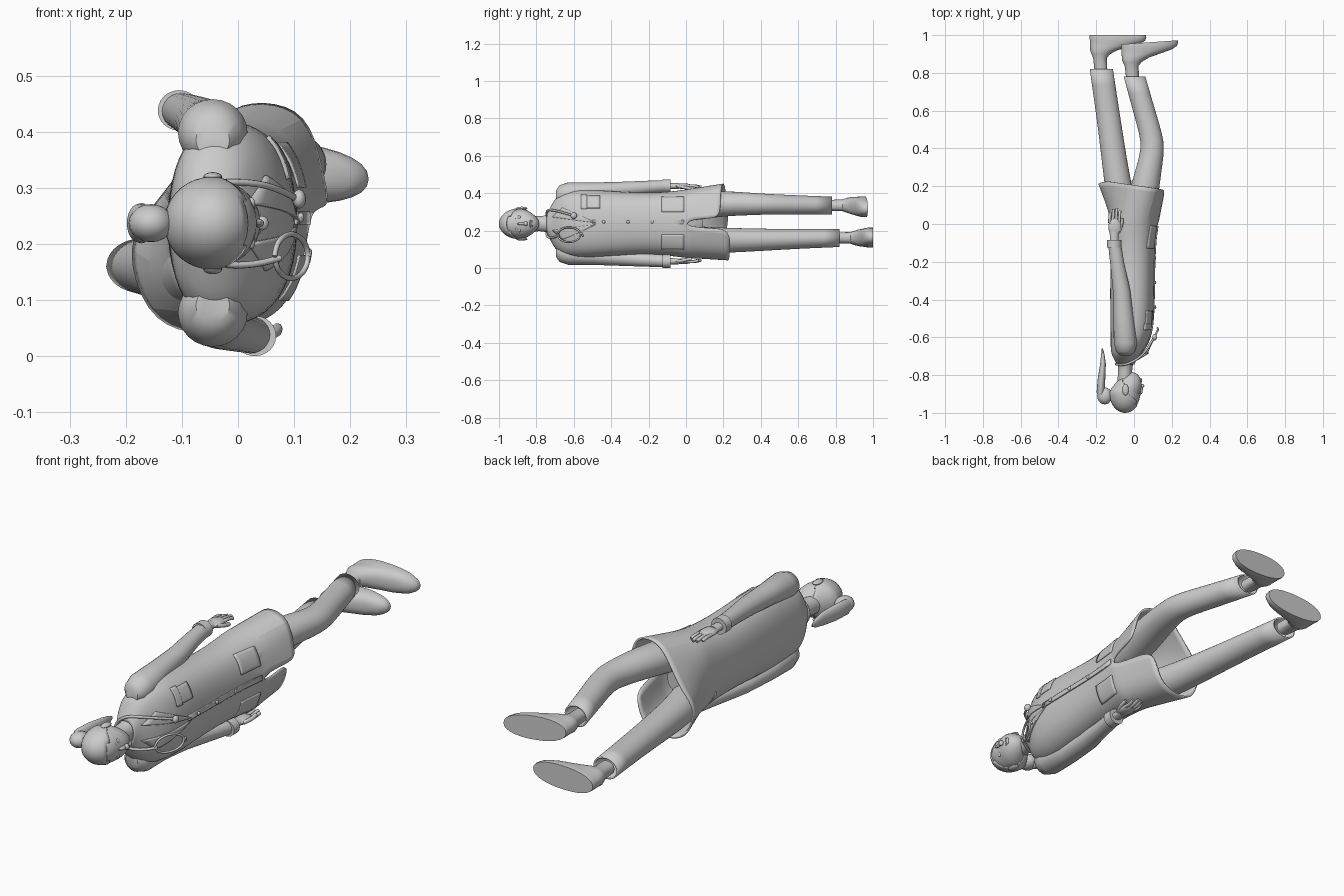
import bpy, bmesh
from math import sin, cos, pi, radians
from mathutils import Vector

if "Cube" in bpy.data.objects:
    bpy.data.objects.remove(bpy.data.objects["Cube"])

grey = bpy.data.materials.new("plain_grey")
grey.use_nodes = True
grey.diffuse_color = (0.6, 0.6, 0.6, 1)
grey.node_tree.nodes["Principled BSDF"].inputs["Base Color"].default_value = (0.6, 0.6, 0.6, 1)
MID = 0.237
made = []


def add(name, data):
    ob = bpy.data.objects.new(name, data)
    bpy.context.collection.objects.link(ob)
    data.materials.append(grey)
    made.append(ob)
    return ob


def modify(ob, kind, **settings):
    m = ob.modifiers.new(kind.title(), kind)
    for key, value in settings.items():
        setattr(m, key, value)
    return m


def skin(name, rings, closed=True, caps=False):
    """Surface through a list of equal-length point rings."""
    bm = bmesh.new()
    grid = [[bm.verts.new(p) for p in r] for r in rings]
    n = len(grid[0])
    for a, b in zip(grid, grid[1:]):
        for i in range(n if closed else n - 1):
            j = (i + 1) % n
            bm.faces.new((a[i], a[j], b[j], b[i]))
    if caps:
        bm.faces.new(grid[0])
        bm.faces.new(grid[-1])
    bmesh.ops.remove_doubles(bm, verts=bm.verts, dist=1e-4)
    bmesh.ops.recalc_face_normals(bm, faces=bm.faces)
    me = bpy.data.meshes.new(name)
    bm.to_mesh(me)
    bm.free()
    return add(name, me)


def oval(row, n, power=1.0, endpoint=False):
    """Oval ring at y; row is (y, x, x radius, z, z radius)."""
    y, x, rx, z, rz = row
    bend = lambda v: (abs(v) ** power) * (1 if v > 0 else -1)
    angles = [2 * pi * i / n for i in range(n + endpoint)]
    return [Vector((x + rx * bend(cos(a)), y, z + rz * bend(round(sin(a), 6)))) for a in angles]


def limb(name, rows, caps=True, power=1.0):
    return skin(name, [oval(r, 24, power) for r in rows], caps=caps)


def ball(name, centre, radii, segs=20):
    bm = bmesh.new()
    bmesh.ops.create_uvsphere(bm, u_segments=segs, v_segments=segs // 2, radius=1)
    for v in bm.verts:
        v.co = Vector([c + r * p for c, r, p in zip(centre, radii, v.co)])
    me = bpy.data.meshes.new(name)
    bm.to_mesh(me)
    bm.free()
    return add(name, me)


def cord(name, points, radius, order=3):
    cu = bpy.data.curves.new(name, "CURVE")
    cu.dimensions = "3D"
    cu.bevel_depth, cu.bevel_resolution, cu.use_fill_caps = radius, 2, True
    sp = cu.splines.new("NURBS")
    sp.points.add(len(points) - 1)
    for p, co in zip(sp.points, points):
        p.co = (*co, 1)
    sp.order_u, sp.use_endpoint_u, sp.resolution_u = order, True, 5
    return add(name, cu)


# Coat: closed body rows, then an open skirt blended towards the hem
body = [(-.745, -.045, .046, MID, .05), (-.715, -.045, .062, MID, .11),
        (-.68, -.04, .085, MID, .165), (-.6, -.015, .11, MID, .185),
        (-.45, -.01, .117, MID, .18), (-.25, -.01, .117, MID, .165),
        (-.1, -.005, .118, MID, .17), (.0, 0, .125, MID, .185)]
rings = [oval((y, x, rx * 1.03, z, rz * 1.03), 12, .85, True) for y, x, rx, z, rz in body]
hem_xz = [(.165, .27), (.15, .34), (.125, .435), (.045, .458), (-.03, .44), (-.095, .34),
          (-.15, .27), (-.205, .2), (-.165, .07), (-.09, .037), (0, .042), (.06, .09), (.09, .208)]
hem = [Vector((x, .205 - .15 * x if z > .23 else .23 + .1 * x, z)) for x, z in hem_xz]
waist = rings[-1]
for t in (.12, .55, 1):
    row = [a.lerp(b, t) for a, b in zip(waist, hem)]
    for i in (0, -1):
        row[i].z = waist[i].z + (hem[i].z - waist[i].z) * t ** .25
    rings.append(row)
coat = skin("coat", rings, closed=False)
modify(coat, "SUBSURF", levels=2, render_levels=2)
modify(coat, "SOLIDIFY", thickness=.008)


# Cloth patches laid on the front of the coat
def patch(name, corners, thick=.006):
    a, b, c, d = [Vector((.4, y, z)) for y, z in corners]
    n = 8
    rows = [[a.lerp(b, i / n).lerp(d.lerp(c, i / n), j / n) for i in range(n + 1)] for j in range(n + 1)]
    ob = skin(name, rows, closed=False)
    modify(ob, "SHRINKWRAP", target=coat, wrap_method="PROJECT", use_project_x=True,
           use_positive_direction=False, use_negative_direction=True, offset=.002)
    modify(ob, "SOLIDIFY", thickness=thick, offset=0)


def box(y0, y1, z0, z1):
    return [(y0, z0), (y1, z0), (y1, z1), (y0, z1)]


patch("chest_pocket", box(-.56, -.46, .32, .385))
patch("chest_pocket_flap", box(-.56, -.53, .315, .39), .009)
patch("left_hip_pocket", box(-.13, -.01, .3, .38))
patch("right_hip_pocket", box(-.13, -.01, .1, .18))
patch("front_placket", box(-.5, -.01, .235, .258))
for side, s in (("left", 1), ("right", -1)):
    patch(side + "_lapel", [(-.715, MID + s * .035), (-.66, MID + s * .085),
                            (-.59, MID + s * .055), (-.48, MID + s * .004)])
for i in range(4):
    ball("coat_button", (.112, -.44 + i * .13, .247), (.006, .009, .009), 12)

# Arms, cuffs and hands
arms = {
    "left": [(-.695, -.045, .03, .385, .03), (-.675, -.045, .05, .393, .05), (-.63, -.045, .062, .398, .06),
             (-.5, -.055, .053, .41, .047), (-.35, -.066, .046, .42, .041),
             (-.2, -.09, .037, .432, .035), (-.09, -.105, .034, .438, .032)],
    "right": [(-.695, -.045, .03, .09, .03), (-.675, -.045, .05, .082, .05), (-.63, -.045, .062, .077, .06),
              (-.5, -.045, .053, .064, .047), (-.35, -.03, .046, .053, .041),
              (-.2, .005, .037, .042, .035), (-.09, .03, .034, .036, .032)]}
for side, rows in arms.items():
    limb(side + "_sleeve", rows)
    y, x, rx, z, rz = rows[-1]
    limb(side + "_cuff", [(y - .035, x, rx + .004, z, rz + .004), (y + .006, x, rx + .004, z, rz + .004)])
    limb(side + "_wrist", [(y - .02, x, .021, z, .017), (y + .05, x, .024, z, .016)])
    ball(side + "_palm", (x + .003, y + .075, z), (.034, .05, .015))
    s = 1 if side == "left" else -1
    for k in range(4):
        fx = x - .024 + k * .017
        reach = (.15, .168, .172, .158)[k]
        cord(side + "_finger", [(fx, y + .095, z), (fx * 1.0, y + .13, z + s * .006),
                                (fx + .004, y + reach, z - s * .006)], .0078)
    cord(side + "_thumb", [(x + .025, y + .05, z), (x + .044, y + .085, z - s * .008),
                           (x + .04, y + .118, z - s * .014)], .009)

# Trousers, ankles and shoes
legs = {
    "left": [(-.08, .02, .085, .31, .075), (.06, .035, .085, .33, .073), (.2, .058, .077, .345, .068),
             (.32, .085, .067, .343, .062), (.4, .099, .062, .342, .057), (.47, .092, .061, .34, .055),
             (.6, .053, .06, .337, .052), (.78, .003, .058, .334, .048)],
    "right": [(-.08, -.025, .085, .165, .075), (.06, -.055, .08, .15, .073), (.2, -.085, .071, .147, .068),
              (.5, -.126, .064, .153, .056), (.65, -.148, .063, .157, .052), (.82, -.173, .062, .161, .049)]}
shoe = [(-.19, -.09, .034, .029), (-.12, -.095, .036, .031), (-.1, -.09, .05, .038),
        (-.08, -.075, .072, .044), (-.06, -.04, .108, .047), (-.045, -.015, .134, .05),
        (-.028, -.002, .147, .053), (-.012, 0, .15, .054), (0, 0, .149, .053)]
for side, rows in legs.items():
    leg = limb(side + "_trouser_leg", rows, caps=False)
    modify(leg, "SUBSURF", levels=1, render_levels=1)
    modify(leg, "SOLIDIFY", thickness=.007)
    left = side == "left"
    cx, cy, cz, tilt = (.083, .962, .328, .07) if left else (-.085, 1.0, .163, 0)
    shape = [oval((cy + dy, cx + dx, rx, cz, rz), 28, .9) for dy, dx, rx, rz in shoe]
    turn = -.08 if left else .02
    for ring in shape:
        for p in ring:
            p.y += (p.x - cx) * tilt
            p.z += (p.x - cx) * turn
    skin(side + "_shoe", shape, caps=True)
limb("trouser_seat", [(-.1, 0, .08, MID, .13), (.02, -.005, .08, MID, .12), (.09, -.01, .04, MID, .05)])


# Head with a narrowed jaw, and a hair cap cut from the same form
def head_form(name, size, keep=None):
    ob = ball(name, (0, 0, 0), (1, 1, 1), 36)
    bm = bmesh.new()
    bm.from_mesh(ob.data)
    if keep:
        gone = [f for f in bm.faces if not keep(f.calc_center_median())]
        bmesh.ops.delete(bm, geom=gone, context="FACES")
    for v in bm.verts:
        dx, dy, dz = v.co
        low = max(dy, 0)
        if dx < 0:
            dx *= 1 - .35 * low
        v.co = (-.047 + size * .083 * dx + .032 * low, -.89 + size * .108 * dy,
                MID + size * .081 * dz * (1 - .25 * low * low))
    bm.to_mesh(ob.data)
    bm.free()
    return ob


head_form("head", .98)
hair = head_form("hair_cap", 1.02, lambda c: c.x * .8 + c.y * .9 < .12)
modify(hair, "SOLIDIFY", thickness=.005)
limb("neck", [(-.86, -.05, .04, MID, .042), (-.78, -.047, .037, MID, .04),
              (-.74, -.045, .04, MID, .046), (-.7, -.045, .05, MID, .07)])
ball("nose_bridge", (.036, -.875, MID), (.011, .028, .008), 14)
ball("nose_tip", (.043, -.857, MID), (.012, .011, .013), 14)
ball("upper_lip", (.036, -.832, MID), (.007, .005, .021), 14)
ball("lower_lip", (.036, -.823, MID), (.007, .006, .017), 14)
for side, s in (("left", 1), ("right", -1)):
    z = MID + s * .032
    ball(side + "_eye", (.024, -.892, z), (.007, .008, .014), 14)
    cord(side + "_eyebrow", [(.029, -.908, MID + s * .016), (.025, -.915, z), (.008, -.908, MID + s * .052)], .003)
    ball(side + "_ear", (-.045, -.878, MID + s * .082), (.017, .03, .009), 16)

# Ponytail
ball("hair_bun", (-.155, -.91, MID), (.04, .045, .034))
limb("ponytail", [(-.93, -.17, .015, MID, .02), (-.89, -.177, .021, MID, .034), (-.82, -.172, .02, MID, .036),
                  (-.74, -.164, .015, MID, .03), (-.69, -.165, .009, MID, .019), (-.66, -.168, .003, MID, .006)])

# Listening tube around the neck, with chest disc and looped ear pieces
cord("neck_tube", [(.105, -.6, .28), (.08, -.65, .295), (.03, -.71, .31), (-.05, -.75, .31), (-.11, -.74, MID),
                   (-.05, -.75, .165), (.03, -.71, .16), (.075, -.68, .175)], .006)
ball("chest_disc", (.109, -.6, .28), (.012, .017, .017))
loop = [(.095 + .03 * cos(a), -.625 + .062 * cos(a), .178 + .04 * sin(a))
        for a in [radians(180 + 24 * i) for i in range(16)]]
cord("ear_piece_loop", loop, .005)
cord("ear_piece_end", [(.125, -.565, .178), (.13, -.56, .2), (.124, -.55, .168)], .005)

# Smooth shading that keeps the creases
bpy.ops.object.select_all(action="DESELECT")
for ob in made:
    if ob.type == "MESH":
        ob.select_set(True)
        bpy.context.view_layer.objects.active = ob
bpy.ops.object.shade_smooth_by_angle(angle=radians(40))
